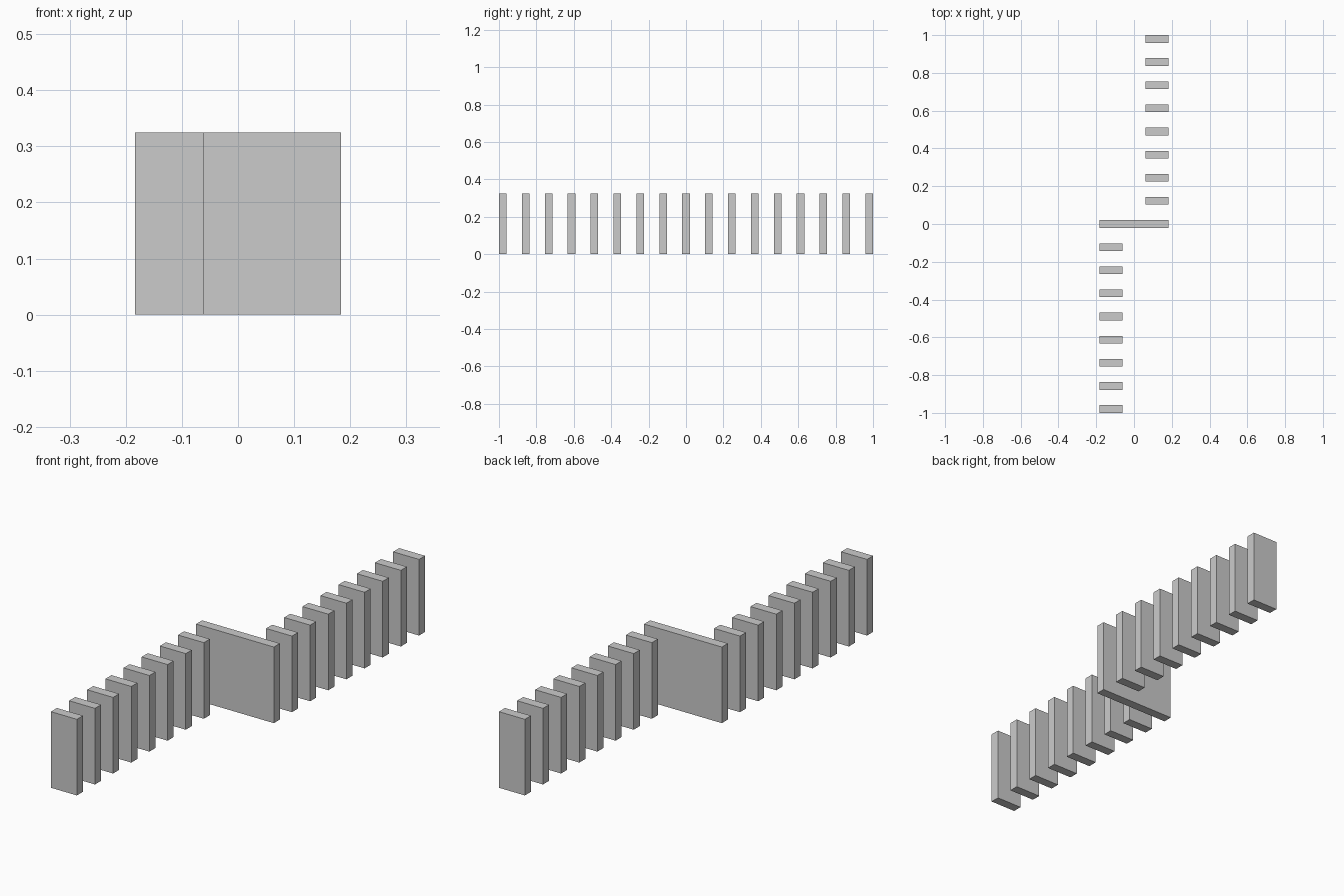
import bpy

if "Cube" in bpy.data.objects:
    bpy.data.objects.remove(bpy.data.objects["Cube"])

T = 2 / 49          # slab thickness
PITCH = 3 * T       # spacing along y
HEIGHT = 0.325
NARROW, WIDE = 3 * T, 9 * T


def slab(name, x, y, width):
    bpy.ops.mesh.primitive_cube_add(size=1, location=(x, y, HEIGHT / 2))
    ob = bpy.context.object
    ob.name = name
    ob.scale = (width, T, HEIGHT)
    bpy.ops.object.transform_apply(location=False, rotation=False, scale=True)
    return ob


# Wide slab linking the two offset rows
slab("centre_slab", 0, 0, WIDE)

# Front row sits to the left, back row to the right
for side, label in ((-1, "front"), (1, "back")):
    for i in range(1, 9):
        slab(f"{label}_slab_{i}", side * (WIDE - NARROW) / 2, side * i * PITCH, NARROW)
